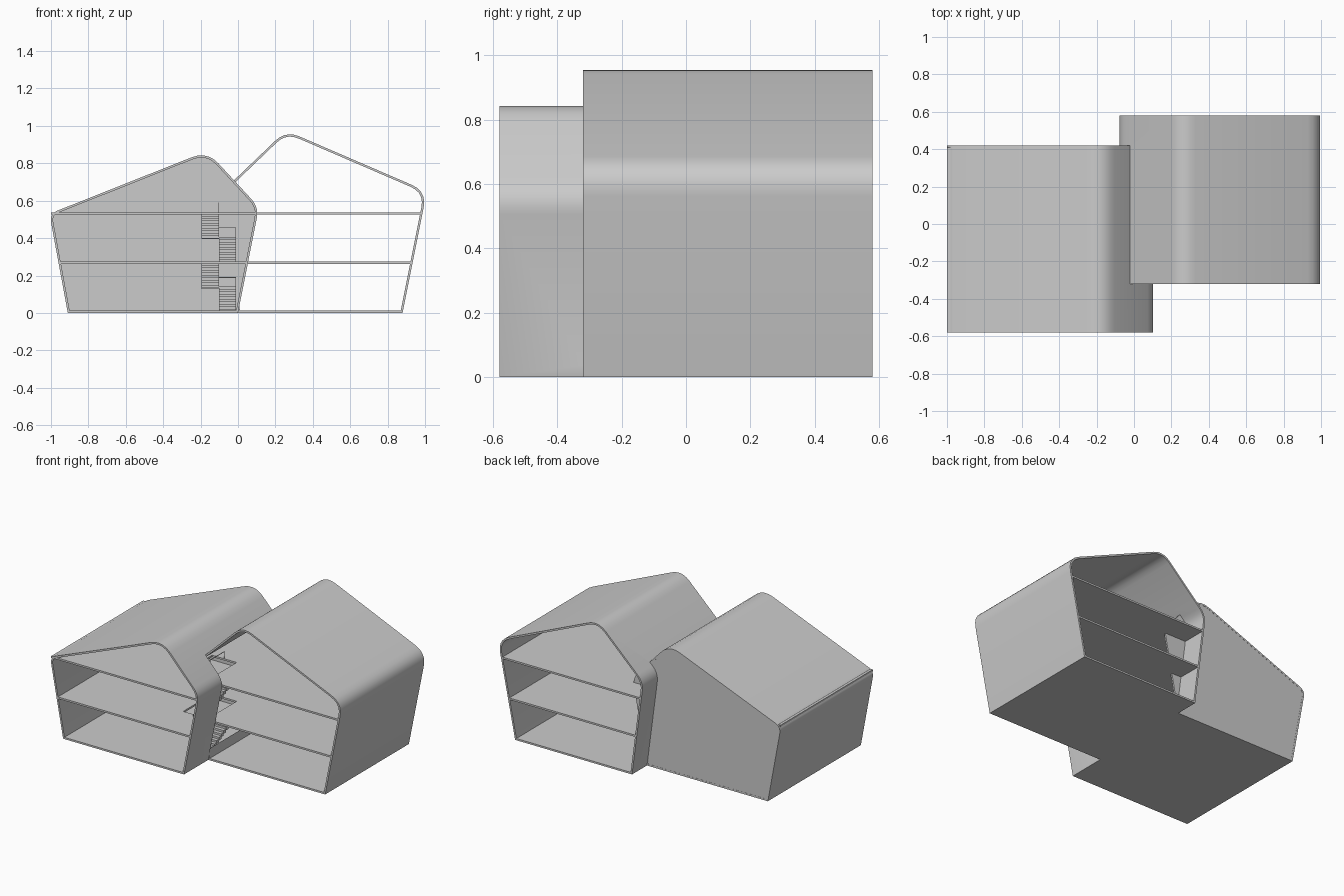
import bpy, bmesh, math
from mathutils import Vector

cube = bpy.data.objects.get("Cube")
if cube:
    bpy.data.objects.remove(cube, do_unlink=True)

grey = bpy.data.materials.new("plain grey")
grey.use_nodes = True
colour = (0.6, 0.6, 0.6, 1)
grey.diffuse_color = colour
grey.node_tree.nodes["Principled BSDF"].inputs["Base Color"].default_value = colour

T = 0.012                  # wall and slab thickness
LEVELS = (0.262, 0.526)    # undersides of the upper floors


def make_object(name, bm):
    bmesh.ops.recalc_face_normals(bm, faces=bm.faces[:])
    mesh = bpy.data.meshes.new(name)
    bm.to_mesh(mesh)
    bm.free()
    mesh.materials.append(grey)
    obj = bpy.data.objects.new(name, mesh)
    bpy.context.collection.objects.link(obj)
    return obj


def rounded(corners, steps=5):
    """Outline in x and z; each corner is (x, z, tangent length)."""
    out = []
    for i, (x, z, t) in enumerate(corners):
        p = Vector((x, z))
        if t == 0:
            out.append(p)
            continue
        a = p + (Vector(corners[i - 1][:2]) - p).normalized() * t
        b = p + (Vector(corners[(i + 1) % len(corners)][:2]) - p).normalized() * t
        for k in range(steps + 1):
            s = k / steps
            out.append(a * (1 - s) ** 2 + p * 2 * s * (1 - s) + b * s * s)
    return out


def inset(points, d):
    """Move a counter-clockwise outline inwards by d."""
    out = []
    for i, p in enumerate(points):
        e1 = (p - points[i - 1]).normalized()
        e2 = (points[(i + 1) % len(points)] - p).normalized()
        n1, n2 = Vector((-e1.y, e1.x)), Vector((-e2.y, e2.x))
        out.append(p + (n1 + n2) * d / (1 + n1.dot(n2)))
    return out


def loop(bm, points, y):
    return [bm.verts.new((p.x, y, p.y)) for p in points]


def bridge(bm, a, b):
    for i in range(len(a)):
        j = (i + 1) % len(a)
        bm.faces.new((a[i], a[j], b[j], b[i]))


def prism(name, points, y0, y1):
    bm = bmesh.new()
    a, b = loop(bm, points, y0), loop(bm, points, y1)
    bridge(bm, a, b)
    bm.faces.new(a)
    bm.faces.new(b)
    return make_object(name, bm)


def tube(name, points, y0, y1):
    bm = bmesh.new()
    inner = inset(points, T)
    rings = [loop(bm, pts, y) for pts, y in
             ((points, y0), (points, y1), (inner, y1), (inner, y0))]
    for i in range(4):
        bridge(bm, rings[i], rings[(i + 1) % 4])
    return make_object(name, bm)


def add_box(bm, x0, x1, y0, y1, z0, z1):
    v = [bm.verts.new((x, y, z)) for z in (z0, z1)
         for x, y in ((x0, y0), (x1, y0), (x1, y1), (x0, y1))]
    bridge(bm, v[:4], v[4:])
    bm.faces.new(v[:4])
    bm.faces.new(v[4:])


def cut(obj, cutter):
    mod = obj.modifiers.new("opening", 'BOOLEAN')
    mod.operation = 'DIFFERENCE'
    mod.solver = 'EXACT'
    mod.object = cutter
    bpy.context.view_layer.objects.active = obj
    bpy.ops.object.modifier_apply(modifier=mod.name)


# House outlines
west = rounded([(-0.91, 0, 0), (0, 0, 0), (0.112, 0.565, 0.06),
                (-0.165, 0.865, 0.09), (-1.008, 0.53, 0.045)])
east = rounded([(0, 0, 0), (0.88, 0, 0), (1.01, 0.65, 0.09),
                (0.256, 0.975, 0.08), (-0.085, 0.648, 0.06)])

# Shells, opened into each other where the houses overlap
west_shell = tube("west_house_shell", west, -0.58, 0.42)
east_shell = tube("east_house_shell", east, -0.32, 0.58)
west_room = prism("west_room_cutter", inset(west, T), -0.7, 0.42 - T)
east_room = prism("east_room_cutter", inset(east, T), -0.32, 0.7)
cut(west_shell, east_room)
cut(east_shell, west_room)
for cutter in (west_room, east_room):
    bpy.data.objects.remove(cutter, do_unlink=True)
for shell in (west_shell, east_shell):
    bpy.ops.object.select_all(action='DESELECT')
    shell.select_set(True)
    bpy.context.view_layer.objects.active = shell
    bpy.ops.object.shade_smooth_by_angle(angle=math.radians(25))

# Closed rear wall of the west house
prism("west_rear_wall", inset(west, 0.002), 0.42 - T, 0.419)

# Upper floors around the stairwell
X0, X1, Y0, Y1 = -0.195, -0.01, -0.31, 0.0
for n, z in enumerate(LEVELS, 1):
    lean = 0.19 * z
    mid = lean - 0.006
    bm = bmesh.new()
    for x0, x1, y0, y1 in ((-0.905 - lean * 0.95, X0, -0.58, 0.41),
                           (X0, X1, -0.58, Y0), (X0, X1, Y1, 0.41),
                           (X1, mid, -0.58, 0.41),
                           (mid, 0.875 + lean, -0.32, 0.58),
                           (0.008 - 0.13 * z, mid, 0.419, 0.58)):
        add_box(bm, x0, x1, y0, y1, z, z + T)
    make_object(f"upper_floor_{n}", bm)

# Two half-turn staircases with landings and railings
STEPS, SPLIT, START, TURN = 10, -0.102, -0.34, -0.09
run = (TURN - START) / STEPS
for n, base in enumerate((0.008, LEVELS[0] + T), 1):
    top = LEVELS[n - 1] + T
    half = (top - base) / 2
    rise = half / STEPS
    bm = bmesh.new()
    for i in range(STEPS):
        y = START + i * run
        z = base + (i + 1) * rise
        add_box(bm, SPLIT, X1, y, y + run, z - 1.6 * rise, z)
        y = TURN - (i + 1) * run
        z += half
        add_box(bm, X0, SPLIT, y, y + run, z - 1.6 * rise, z)
    add_box(bm, X0, X1, TURN, Y1, base + half - T, base + half)
    make_object(f"staircase_{n}", bm)

    bm = bmesh.new()
    rail = base + half + 0.05
    for x in (X1 - 0.003, SPLIT + 0.003, (X1 + SPLIT) / 2):
        add_box(bm, x - 0.001, x + 0.001, Y1 - 0.003, Y1, base + half, rail)
    add_box(bm, SPLIT, X1, Y1 - 0.003, Y1, rail - 0.003, rail)
    make_object(f"landing_railing_{n}", bm)

# Guard panel beside the top of the stairs
bm = bmesh.new()
add_box(bm, SPLIT - 0.001, SPLIT + 0.001, Y0, Y1, LEVELS[1] + 0.06, LEVELS[1] + 0.064)
for y in (Y0, (Y0 + Y1) / 2, Y1 - 0.003):
    add_box(bm, SPLIT - 0.001, SPLIT + 0.001, y, y + 0.003, LEVELS[1], LEVELS[1] + 0.06)
make_object("stairwell_guard", bm)
